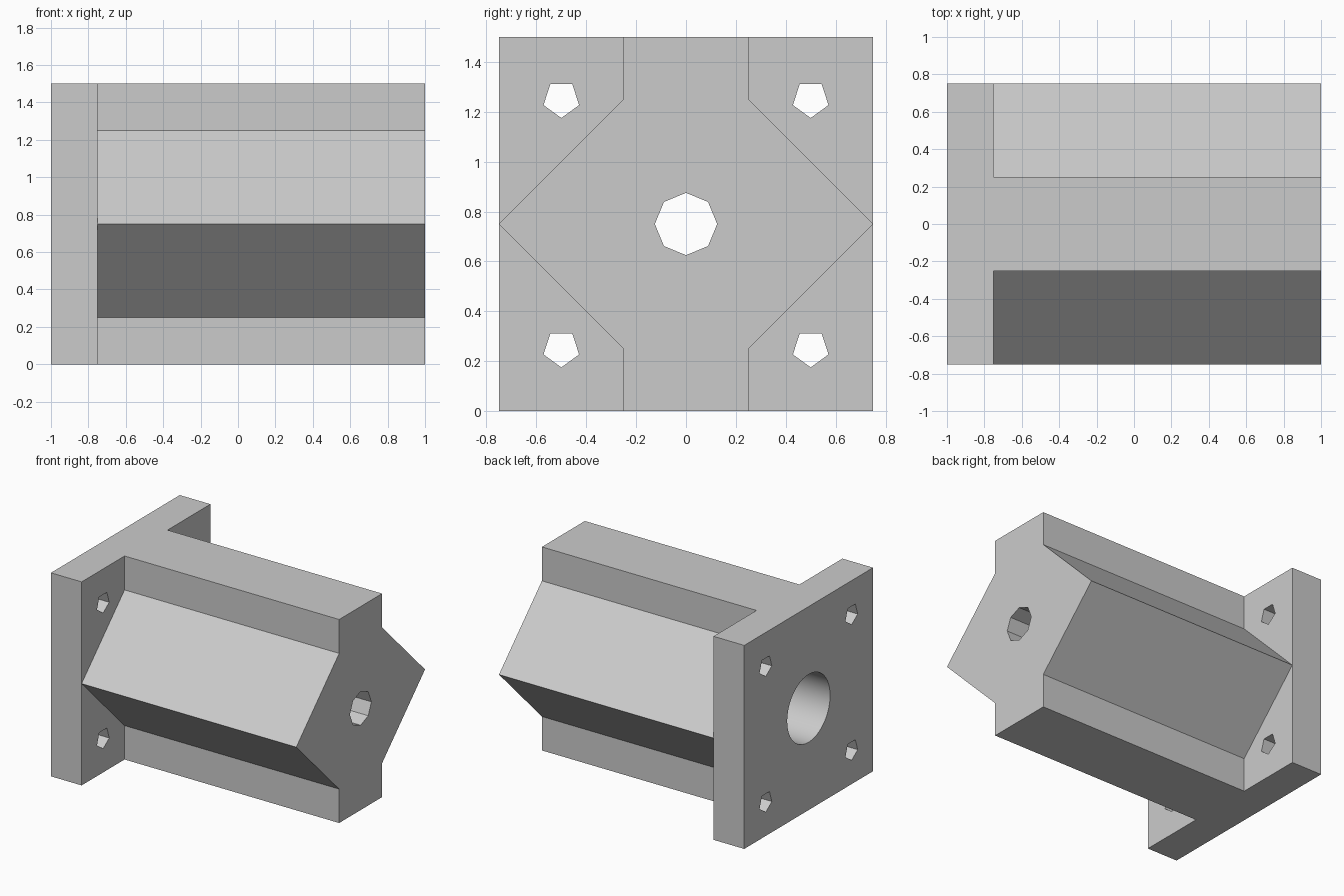
import bpy
import bmesh
import math

# Remove the default cube only
if "Cube" in bpy.data.objects:
    bpy.data.objects.remove(bpy.data.objects["Cube"], do_unlink=True)

# Single plain grey material
grey = bpy.data.materials.new("plain_grey")
grey.use_nodes = True
colour = (0.6, 0.6, 0.6, 1.0)
grey.diffuse_color = colour
grey.node_tree.nodes["Principled BSDF"].inputs["Base Color"].default_value = colour

MID = 0.75  # height of the bore axis


def prism(name, profile, x0, x1):
    """Extrude a closed (y, z) profile along x."""
    bm = bmesh.new()
    base = bm.faces.new([bm.verts.new((x0, y, z)) for y, z in profile])
    grown = bmesh.ops.extrude_face_region(bm, geom=[base])["geom"]
    tip = [v for v in grown if isinstance(v, bmesh.types.BMVert)]
    bmesh.ops.translate(bm, verts=tip, vec=(x1 - x0, 0, 0))
    bmesh.ops.recalc_face_normals(bm, faces=bm.faces)
    mesh = bpy.data.meshes.new(name)
    bm.to_mesh(mesh)
    bm.free()
    mesh.materials.append(grey)
    obj = bpy.data.objects.new(name, mesh)
    bpy.context.collection.objects.link(obj)
    return obj


def ring(y, z, radius, sides):
    """Regular polygon with one corner pointing down."""
    angles = [2 * math.pi * i / sides - math.pi / 2 for i in range(sides)]
    return [(y + radius * math.cos(a), z + radius * math.sin(a)) for a in angles]


def combine(target, tool, operation):
    """Apply a boolean and discard the tool."""
    tool.hide_render = True
    mod = target.modifiers.new("boolean", "BOOLEAN")
    mod.operation = operation
    mod.solver = "EXACT"
    mod.object = tool
    bpy.context.view_layer.objects.active = target
    bpy.ops.object.modifier_apply(modifier=mod.name)
    bpy.data.objects.remove(tool, do_unlink=True)


# Body: upright slab crossed with a diamond
quarter = [(0.25, MID), (0.25, 0.5), (0.75, 0)]
right = [(y, MID + z) for y, z in quarter]
right += [(y, MID - z) for y, z in reversed(quarter[:-1])]
body_profile = right + [(-y, z) for y, z in reversed(right)]
housing = prism("flanged_housing", body_profile, -0.75, 1)

# Square mounting flange joined into the body
square = [(-0.75, 0), (0.75, 0), (0.75, 1.5), (-0.75, 1.5)]
combine(housing, prism("flange", square, -1, -0.75), "UNION")

# Merge coplanar faces across the joint
bm = bmesh.new()
bm.from_mesh(housing.data)
bmesh.ops.dissolve_limit(bm, angle_limit=0.01, verts=bm.verts, edges=bm.edges)
bm.to_mesh(housing.data)
bm.free()

# Wide blind bore and the narrow octagonal port at its end
combine(housing, prism("bore_cutter", ring(0, MID, 0.25, 48), -1.1, 0.75), "DIFFERENCE")
combine(housing, prism("port_cutter", ring(0, MID, 0.125, 8), 0.6, 1.1), "DIFFERENCE")

# Four five-sided bolt holes through the flange corners
for y in (-0.5, 0.5):
    for z in (-0.5, 0.5):
        hole = ring(y, MID + z, 0.075, 5)
        combine(housing, prism("bolt_cutter", hole, -1.1, -0.65), "DIFFERENCE")

# Smooth bore, crisp edges elsewhere
bpy.ops.object.select_all(action="DESELECT")
housing.select_set(True)
bpy.context.view_layer.objects.active = housing
bpy.ops.object.shade_smooth_by_angle(angle=math.radians(30))
